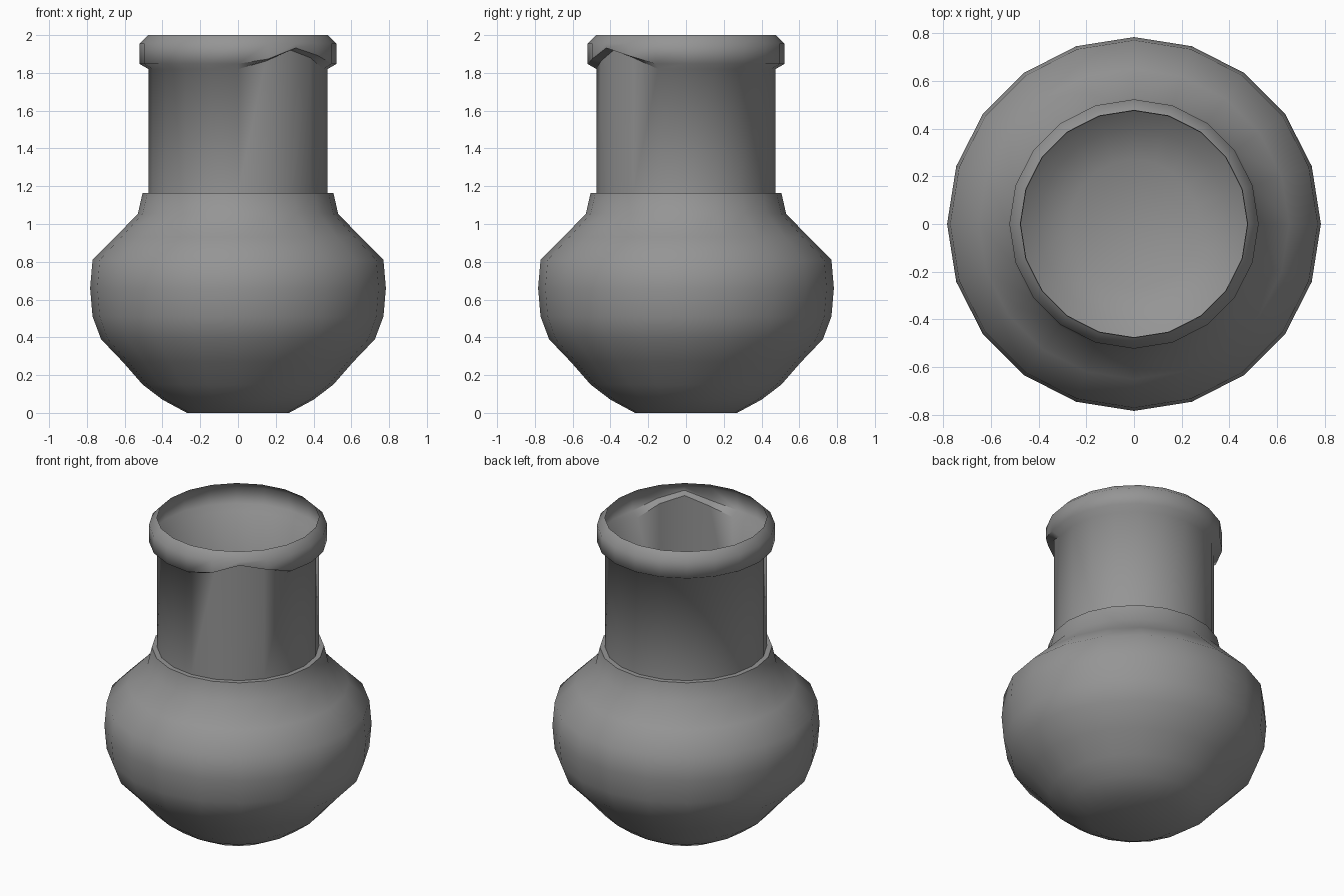
import bpy, bmesh, math

if "Cube" in bpy.data.objects:
    bpy.data.objects.remove(bpy.data.objects["Cube"])

SIDES = 20

clay = bpy.data.materials.new("grey clay")
clay.diffuse_color = (0.30, 0.30, 0.30, 1)
clay.use_nodes = True
clay.node_tree.nodes["Principled BSDF"].inputs["Base Color"].default_value = clay.diffuse_color


def lathe(name, profile, cap_bottom=False, raise_rule=None):
    """Spin a (radius, height) profile, given bottom to top, into a thin shell."""
    bm = bmesh.new()
    rings = []
    for row, (r, z) in enumerate(profile):
        ring = []
        for i in range(SIDES):
            a = math.tau * i / SIDES
            h = raise_rule(row, i, z) if raise_rule else z
            ring.append(bm.verts.new((r * math.cos(a), r * math.sin(a), h)))
        rings.append(ring)
    for low, high in zip(rings, rings[1:]):
        for i in range(SIDES):
            j = (i + 1) % SIDES
            bm.faces.new((low[i], low[j], high[j], high[i]))
    if cap_bottom:
        bm.faces.new(rings[0][::-1])
    mesh = bpy.data.meshes.new(name)
    bm.to_mesh(mesh)
    bm.free()
    mesh.materials.append(clay)
    ob = bpy.data.objects.new(name, mesh)
    bpy.context.collection.objects.link(ob)
    bpy.ops.object.select_all(action='DESELECT')
    ob.select_set(True)
    bpy.context.view_layer.objects.active = ob
    bpy.ops.object.shade_smooth_by_angle(angle=math.radians(60))
    return ob


# Rounded belly with a collar and a narrow shelf the neck stands on
lathe("body", [(0.27, 0), (0.40, 0.07), (0.505, 0.15), (0.61, 0.27),
               (0.725, 0.39), (0.77, 0.51), (0.783, 0.66), (0.77, 0.81),
               (0.65, 0.93), (0.53, 1.055), (0.505, 1.165), (0.474, 1.165)],
      cap_bottom=True)

# Chip in the underside of the lip at the front right: column -> raised height
CHIP = {16: 1.862, 17: 1.92, 18: 1.88}


def chip(row, i, z):
    if i in CHIP and row in (1, 2):
        return max(z, CHIP[i] + 0.012 * (row - 1))
    return z


# Straight neck flowing into the hollow flared lip
lathe("neck_and_lip", [(0.474, 1.165), (0.474, 1.82), (0.522, 1.848),
                       (0.522, 1.955), (0.476, 2.0)], raise_rule=chip)
